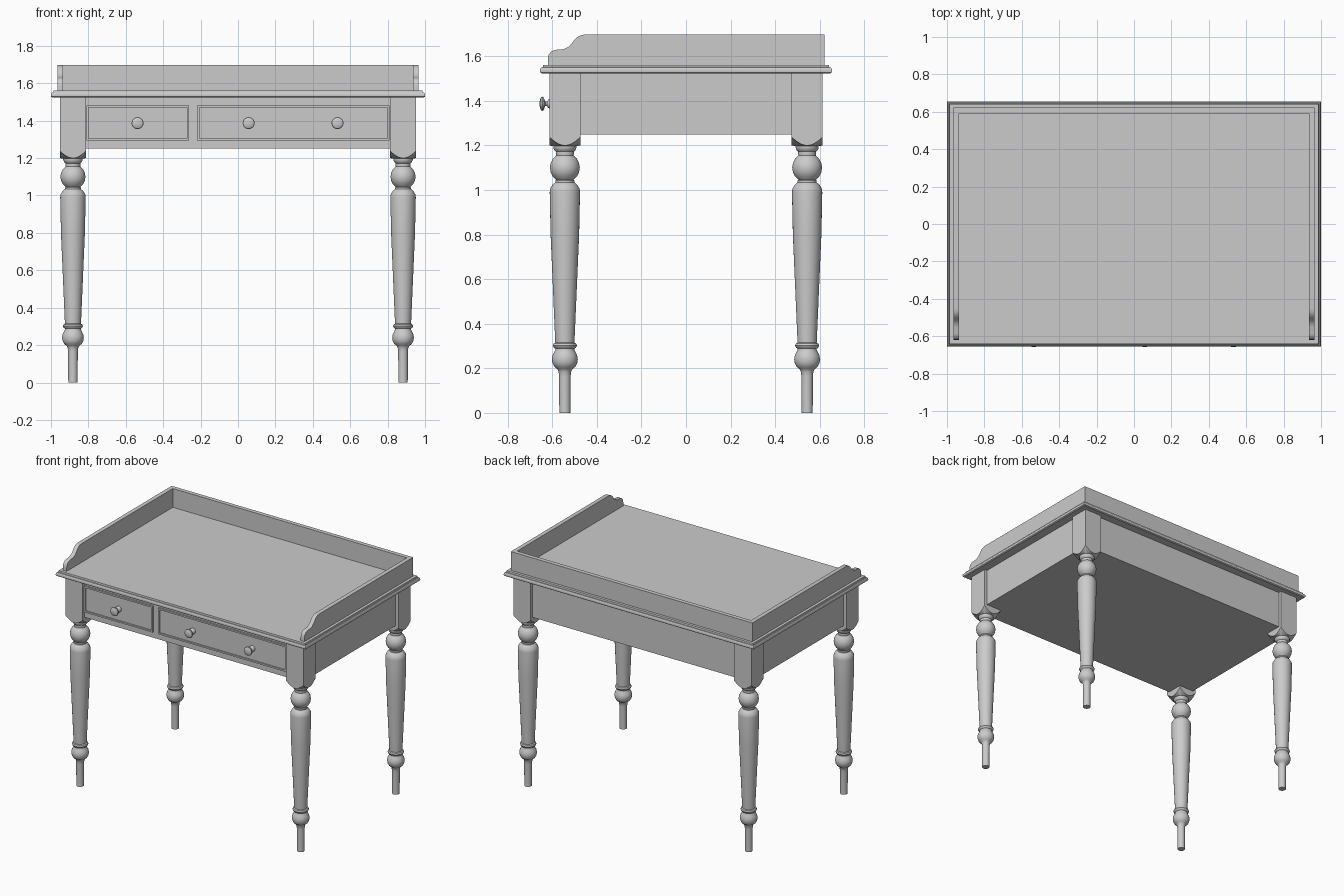
import bpy, bmesh, math

if "Cube" in bpy.data.objects:
    bpy.data.objects.remove(bpy.data.objects["Cube"])

wood = bpy.data.materials.new("plain grey")
wood.diffuse_color = (0.6, 0.6, 0.6, 1)
wood.use_nodes = True
wood.node_tree.nodes["Principled BSDF"].inputs["Base Color"].default_value = wood.diffuse_color


def finish(name, bm, angle=35):
    bmesh.ops.recalc_face_normals(bm, faces=bm.faces)
    me = bpy.data.meshes.new(name)
    bm.to_mesh(me)
    bm.free()
    me.materials.append(wood)
    me.polygons.foreach_set("use_smooth", [True] * len(me.polygons))
    me.set_sharp_from_angle(angle=math.radians(angle))
    ob = bpy.data.objects.new(name, me)
    bpy.context.collection.objects.link(ob)
    return ob


def loft(name, rings):
    """Skin a stack of equal-length rings and cap both ends."""
    bm = bmesh.new()
    vs = [[bm.verts.new(p) for p in r] for r in rings]
    n = len(vs[0])
    for a, b in zip(vs, vs[1:]):
        for i in range(n):
            j = (i + 1) % n
            bm.faces.new((a[i], a[j], b[j], b[i]))
    bm.faces.new(vs[0][::-1])
    bm.faces.new(vs[-1])
    return finish(name, bm)


def rect(hx, hy, z):
    return [(-hx, -hy, z), (hx, -hy, z), (hx, hy, z), (-hx, hy, z)]


def box(name, x0, x1, y0, y1, z0, z1):
    return loft(name, [[(x0, y0, z), (x1, y0, z), (x1, y1, z), (x0, y1, z)] for z in (z0, z1)])


def circle(r, z, n=32):
    return [(r * math.cos(2 * math.pi * i / n), r * math.sin(2 * math.pi * i / n), z) for i in range(n)]


def ball(r, zc, top, bottom, steps=10):
    """Profile of a turned ball between two heights, listed downwards."""
    zs = [zc + r * math.cos(math.pi * k / steps) for k in range(steps + 1)]
    return [(math.sqrt(max(r * r - (z - zc) ** 2, 0)), z) for z in zs if bottom < z < top]


# Table top with moulded edge
edge = [(0.008, 1.523), (0.001, 1.528), (0, 1.535), (0.001, 1.544), (0.006, 1.55),
        (0.012, 1.551), (0.014, 1.562)]
loft("table_top", [rect(1 - d, 0.655 - d, z) for d, z in edge])

# Apron body with closed underside
box("apron", -0.93, 0.93, -0.59, 0.59, 1.25, 1.525)

# Legs: square block with turned shoulder, then turned shaft
H = 0.0695
profile = [(0.052, 1.202), (0.052, 1.19), (0.047, 1.178), (0.04, 1.172), (0.04, 1.16)]
profile += ball(0.067, 1.10, 1.157, 1.045)
profile += [(0.043, 1.042), (0.043, 1.034), (0.055, 1.024), (0.066, 1.006), (0.068, 0.99),
            (0.064, 0.8), (0.043, 0.315), (0.05, 0.311), (0.054, 0.302), (0.05, 0.293),
            (0.043, 0.288), (0.043, 0.283)]
profile += ball(0.058, 0.24, 0.28, 0.2)
profile += [(0.034, 0.197), (0.028, 0.185), (0.026, 0.165), (0.025, 0)]


def block_rings():
    top, low = [], []
    for i in range(32):
        a = 2 * math.pi * i / 32
        c, s = math.cos(a), math.sin(a)
        r = H / max(abs(c), abs(s))
        top.append((r * c, r * s, 1.525))
        low.append((r * c, r * s, 1.2 + 1.3 * (r - H)))
    return [top, low, circle(0.052, 1.197)]


for sx, side in ((-1, "left"), (1, "right")):
    for sy, end in ((-1, "front"), (1, "back")):
        for ob in (loft(f"{end}_{side}_leg_block", block_rings()),
                   loft(f"{end}_{side}_leg", [circle(r, z) for r, z in profile])):
            ob.location = (sx * 0.8825, sy * 0.5435, 0)

# Gallery: back board and two shaped side boards
box("gallery_back", -0.966, 0.966, 0.592, 0.622, 1.56, 1.698)
outline = [(0.622, 1.56), (0.622, 1.698), (-0.45, 1.698), (-0.47, 1.695), (-0.488, 1.686),
           (-0.502, 1.672), (-0.515, 1.654), (-0.53, 1.641), (-0.55, 1.632), (-0.585, 1.629),
           (-0.605, 1.622), (-0.617, 1.606), (-0.62, 1.588), (-0.62, 1.56)]
for sx, side in ((-1, "left"), (1, "right")):
    loft(f"gallery_{side}", [[(sx * x, y, z) for y, z in outline] for x in (0.936, 0.966)])

# Drawers: panel with raised bead frame, and turned knobs
knob = [(0.02, 0), (0.021, 0.028), (0.018, 0.034), (0.011, 0.038), (0.01, 0.046), (0.018, 0.05),
        (0.029, 0.053), (0.032, 0.059), (0.03, 0.065), (0.02, 0.07), (0.008, 0.072)]
B, Z0, Z1 = 0.011, 1.293, 1.482
for name, x0, x1, knobs in (("small_drawer", -0.81, -0.262, [-0.537]),
                            ("wide_drawer", -0.218, 0.81, [0.057, 0.532])):
    box(name, x0 + B, x1 - B, -0.593, -0.58, Z0 + B, Z1 - B)
    for part, a, b, c, d in (("left", x0, x0 + B, Z0, Z1), ("right", x1 - B, x1, Z0, Z1),
                             ("bottom", x0 + B, x1 - B, Z0, Z0 + B),
                             ("top", x0 + B, x1 - B, Z1 - B, Z1)):
        box(f"{name}_bead_{part}", a, b, -0.602, -0.58, c, d)
    for k, x in enumerate(knobs):
        ob = loft(f"{name}_knob_{k + 1}", [circle(r, z, 24) for r, z in knob])
        ob.rotation_euler.x = math.pi / 2
        ob.location = (x, -0.585, 1.387)
